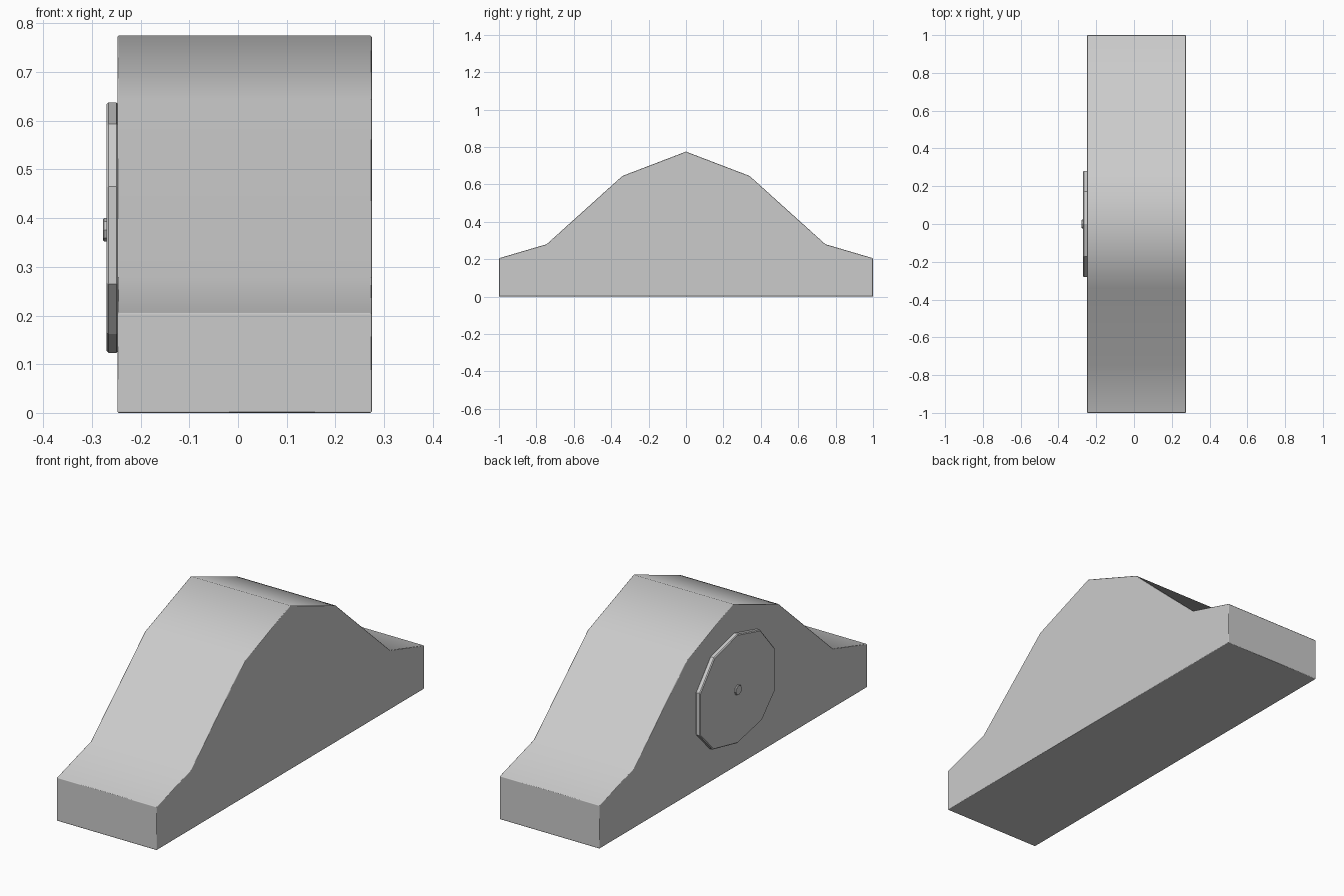
import bpy, bmesh, math

if "Cube" in bpy.data.objects:
    bpy.data.objects.remove(bpy.data.objects["Cube"])


def mirrored(half):
    """Close a (y, z) half profile by mirroring it across y = 0."""
    return half + [(-y, z) for y, z in reversed(half) if y > 0]


def prism(name, profile, x0, x1, bevel, smooth=False):
    """Extrude a (y, z) profile along x and soften its sharp rims."""
    bm = bmesh.new()
    face = bm.faces.new([bm.verts.new((x0, y, z)) for y, z in profile])
    ext = bmesh.ops.extrude_face_region(bm, geom=[face])
    verts = [g for g in ext["geom"] if isinstance(g, bmesh.types.BMVert)]
    bmesh.ops.translate(bm, verts=verts, vec=(x1 - x0, 0, 0))
    bmesh.ops.recalc_face_normals(bm, faces=bm.faces)
    for f in bm.faces:
        f.smooth = smooth
    mesh = bpy.data.meshes.new(name)
    bm.to_mesh(mesh)
    bm.free()
    obj = bpy.data.objects.new(name, mesh)
    bpy.context.collection.objects.link(obj)
    mod = obj.modifiers.new("rim_bevel", "BEVEL")
    mod.width = bevel
    mod.segments = 1
    mod.limit_method = "ANGLE"
    mod.angle_limit = math.radians(60)
    mod.harden_normals = smooth
    return obj


# Hump-shaped clock case
case = [(0, 0.775), (0.34, 0.645), (0.745, 0.28), (1, 0.205), (1, 0)]
prism("clock_case", mirrored(case), -0.248, 0.275, 0.003, smooth=True)

# Ten-sided dial on the left side
dial = [(0, 0.638), (0.172, 0.593), (0.28, 0.465),
        (0.28, 0.265), (0.182, 0.162), (0, 0.123)]
prism("clock_dial", mirrored(dial), -0.27, -0.246, 0.004)

# Small hub in the middle of the dial
hub = [(0.024 * math.cos(i * math.tau / 8), 0.376 + 0.024 * math.sin(i * math.tau / 8))
       for i in range(8)]
prism("dial_hub", hub, -0.277, -0.268, 0.002)
